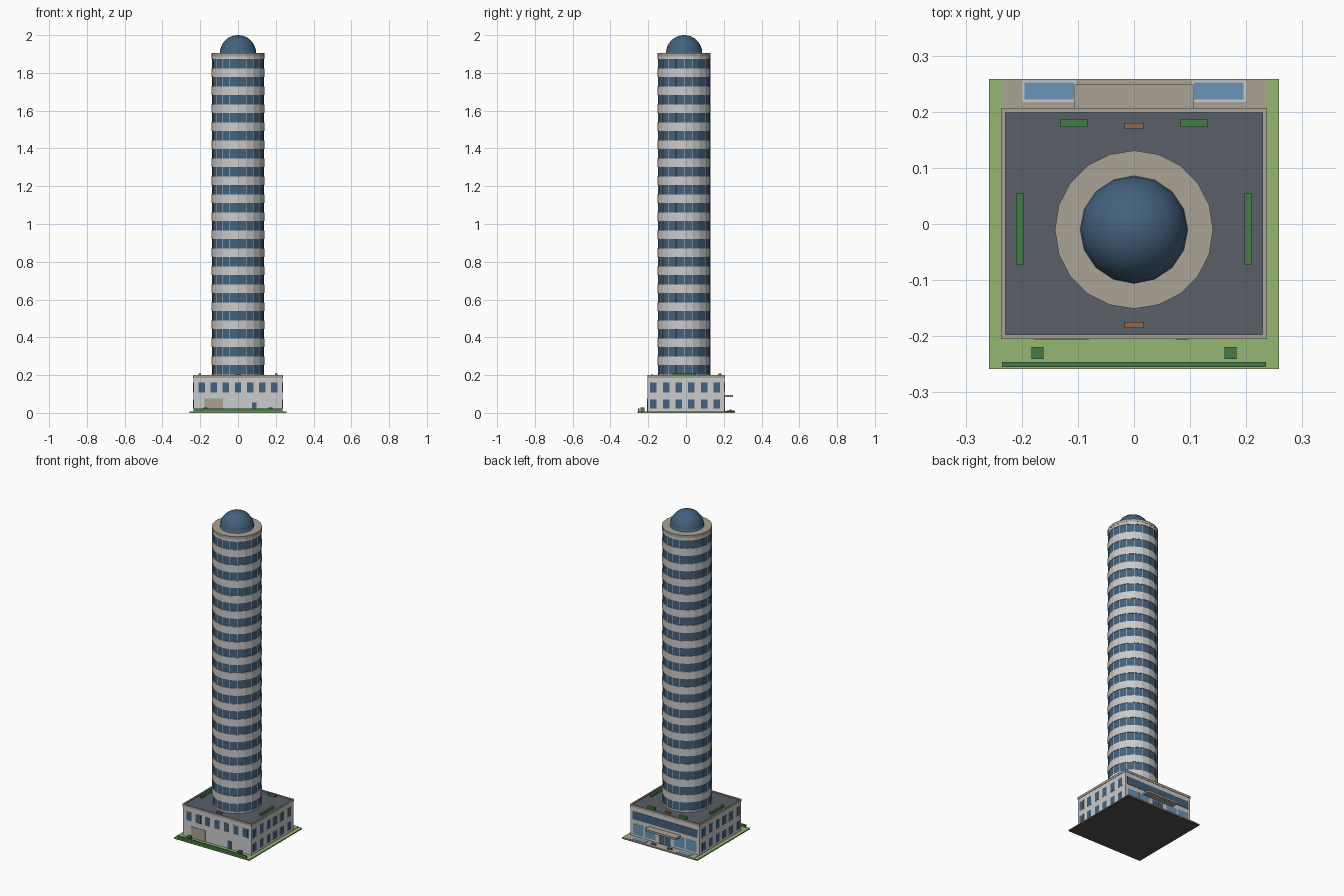
import bpy, bmesh, math

if "Cube" in bpy.data.objects:
    bpy.data.objects.remove(bpy.data.objects["Cube"])


def mat(name, r, g, b):
    m = bpy.data.materials.new(name)
    m.diffuse_color = (r, g, b, 1)
    m.use_nodes = True
    m.node_tree.nodes["Principled BSDF"].inputs["Base Color"].default_value = m.diffuse_color
    return m


WALL = mat("wall", 0.58, 0.57, 0.55)
GLASS = mat("dark_glass", 0.055, 0.12, 0.20)
LIGHT = mat("light_glass", 0.14, 0.30, 0.48)
STONE = mat("stone", 0.40, 0.36, 0.30)
ROOF = mat("roof", 0.10, 0.115, 0.14)
GRASS = mat("grass", 0.30, 0.47, 0.17)
HEDGE = mat("hedge", 0.06, 0.20, 0.06)
WOOD = mat("wood", 0.28, 0.14, 0.07)
TRIM = mat("trim", 0.72, 0.72, 0.70)
EARTH = mat("earth", 0.09, 0.08, 0.07)


def finish(name, bm, m):
    me = bpy.data.meshes.new(name)
    bm.to_mesh(me)
    bm.free()
    me.materials.append(m)
    ob = bpy.data.objects.new(name, me)
    bpy.context.collection.objects.link(ob)
    return ob


def boxes(name, m, items):
    """One object from boxes given as (x0, x1, y0, y1, z0, z1)."""
    bm = bmesh.new()
    for x0, x1, y0, y1, z0, z1 in items:
        vs = bmesh.ops.create_cube(bm, size=1)["verts"]
        for v in vs:
            v.co.x = x0 if v.co.x < 0 else x1
            v.co.y = y0 if v.co.y < 0 else y1
            v.co.z = z0 if v.co.z < 0 else z1
    return finish(name, bm, m)


def mirror(items):
    return items + [(-b, -a, c, d, e, f) for a, b, c, d, e, f in items]


def rings(name, m, r, spans):
    """Stacked 20-sided drums on the tower axis."""
    bm = bmesh.new()
    for z0, z1 in spans:
        vs = bmesh.ops.create_cone(bm, cap_ends=True, segments=20, radius1=r,
                                   radius2=r, depth=z1 - z0)["verts"]
        bmesh.ops.translate(bm, verts=vs, vec=(0, CY, (z0 + z1) / 2))
    return finish(name, bm, m)


CY = -0.01
X, Y0, Y1 = 0.235, -0.203, 0.205

# Site: earth base, lawn, pavement
boxes("site_base", EARTH, [(-.258, .258, -.258, .258, 0, .003)])
boxes("lawn", GRASS, [(-.258, .258, -.258, .258, .003, .007)])
boxes("pavement", STONE, [(-X, X, .2, .2585, .003, .009)])

# Podium with parapet and roof
boxes("podium_walls", WALL, [(-X, X, Y0, Y1, .005, .186)])
t = .006
boxes("parapet", STONE, [(-X - .002, X + .002, Y0 - .002, Y0 + t, .186, .2),
                         (-X - .002, X + .002, Y1 - t, Y1 + .002, .186, .2),
                         (-X - .002, -X + t, Y0 + t, Y1 - t, .186, .2),
                         (X - t, X + .002, Y0 + t, Y1 - t, .186, .2)])
boxes("podium_roof", ROOF, [(-X + t, X - t, Y0 + t, Y1 - t, .185, .194)])

# Front and side windows with frames
fx = [i * .0643 for i in range(-3, 4)]
sy = [-.005 + (i - 2.5) * .067 for i in range(6)]
rows = [(.024, .071), (.108, .16)]


def windows(g, d):
    front = [(x - .017 - g, x + .017 + g, Y0 - d, Y0 + .002, .108 - g, .16 + g) for x in fx]
    side = [(X - .002, X + d, y - .017 - g, y + .017 + g, a - g, b + g)
            for y in sy for a, b in rows]
    return front + mirror(side)


boxes("window_frames", TRIM, windows(.003, .001))
boxes("window_panes", GLASS, windows(0, .002))

# Front service doors
boxes("loading_door", STONE, [(-.178, -.08, Y0 - .003, Y0, .007, .076)])
boxes("service_door", GLASS, [(.074, .097, Y0 - .003, Y0, .007, .055)])

# Back facade: ribbon window, shop glazing, entrance and canopy
boxes("ribbon_window", GLASS, [(-.222, .222, Y1 - .002, Y1 + .002, .112, .16)])
boxes("shop_frames", TRIM, mirror([(a - .003, a + .075, Y1 - .002, Y1 + .001, .018, .088)
                                   for a in (.063, .145)]))
boxes("shop_glass", LIGHT, mirror([(a, a + .072, Y1 - .002, Y1 + .002, .021, .085)
                                   for a in (.063, .145)]))
boxes("entrance_doors", GLASS, mirror([(.002, .038, Y1 - .002, Y1 + .002, .009, .078)]))
boxes("canopy", STONE, [(-.106, .106, Y1, .249, .084, .096)])

# Forecourt pools and benches
boxes("pool_rims", TRIM, mirror([(.103, .2, .217, .256, .007, .0115)]))
boxes("pool_water", LIGHT, mirror([(.107, .195, .222, .252, .008, .0125)]))
boxes("forecourt_benches", WOOD, mirror([(.04, .07, .23, .242, .008, .017)]))

# Planting and roof benches
boxes("front_hedge", HEDGE, [(-X, X, -.255, -.246, .006, .022)])
boxes("front_bushes", HEDGE, mirror([(.161, .183, -.241, -.219, .006, .028)]))
boxes("roof_hedges", HEDGE, mirror([(.083, .132, .173, .187, .193, .208),
                                    (.197, .21, -.072, .054, .193, .208)]))
boxes("roof_benches", WOOD, [(-.017, .017, y - .005, y + .005, .193, .204)
                             for y in (.175, -.18)])

# Tower: glass core, spandrel rings, roof cap
P = .0952
rings("tower_glass", GLASS, .137, [(.19, 1.89)])
rings("tower_spandrels", WALL, .14, [(.2545 + i * P, .2045 + (i + 1) * P) for i in range(17)]
      + [(1.873, 1.89)])
rings("tower_base_ring", WALL, .14, [(.193, .204)])
rings("tower_cap", STONE, .141, [(1.888, 1.905)])

# Mullions at each tower corner
bm = bmesh.new()
for i in range(20):
    a = math.tau * i / 20
    vs = bmesh.ops.create_cube(bm, size=1)["verts"]
    bmesh.ops.scale(bm, verts=vs, vec=(.003, .002, 1.69))
    bmesh.ops.translate(bm, verts=vs, vec=(.137, 0, 1.045))
    c, s = math.cos(a), math.sin(a)
    for v in vs:
        v.co.x, v.co.y = c * v.co.x - s * v.co.y, s * v.co.x + c * v.co.y + CY
finish("tower_mullions", bm, TRIM)

# Dome
bm = bmesh.new()
bmesh.ops.create_uvsphere(bm, u_segments=16, v_segments=16, radius=.096)
bmesh.ops.bisect_plane(bm, geom=bm.verts[:] + bm.edges[:] + bm.faces[:],
                       plane_co=(0, 0, 0), plane_no=(0, 0, -1), clear_outer=True)
bmesh.ops.translate(bm, verts=bm.verts[:], vec=(0, CY, 1.904))
for f in bm.faces:
    f.smooth = True
finish("dome", bm, GLASS)
